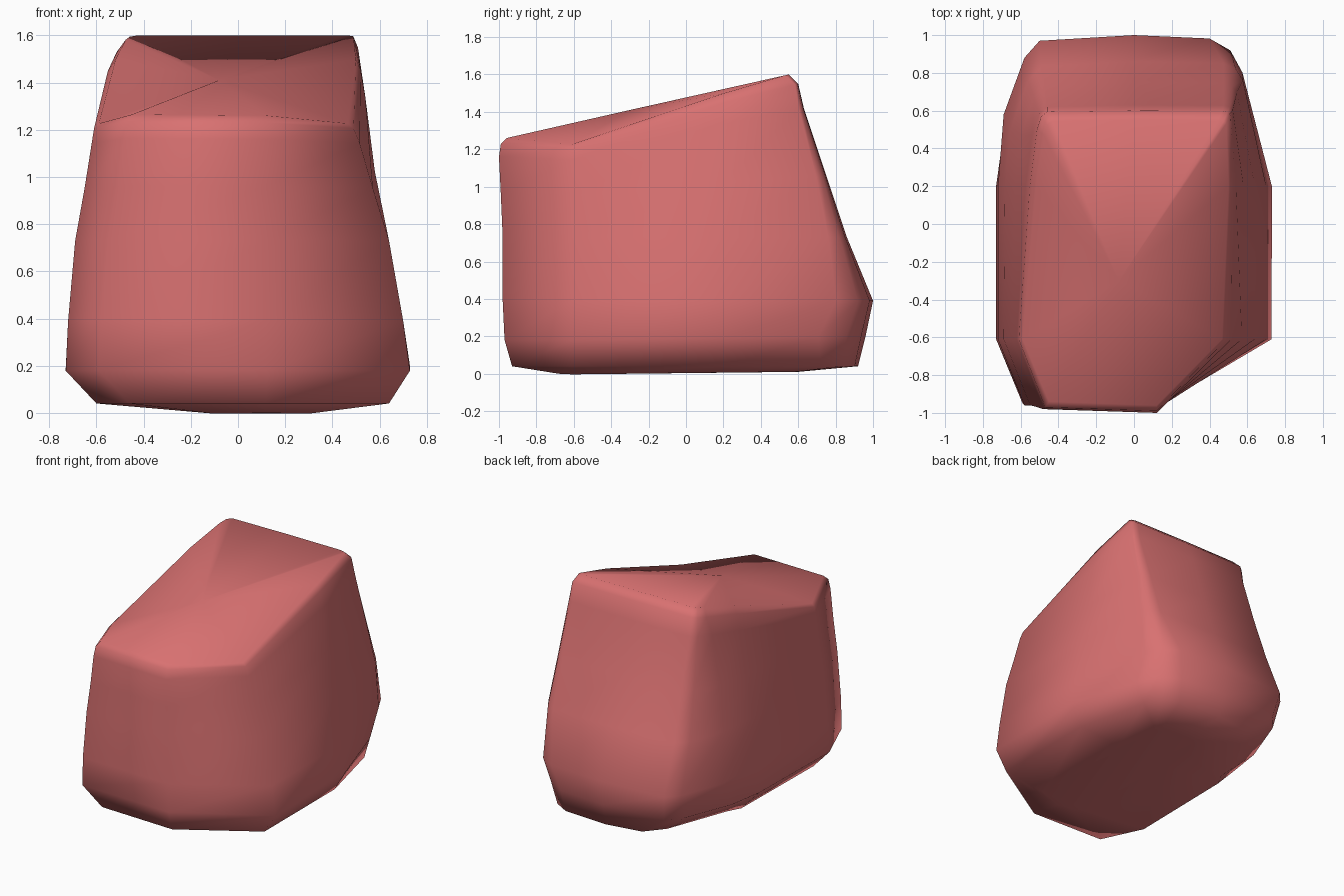
import bpy
import bmesh

# Remove the default object
default_cube = bpy.data.objects.get("Cube")
if default_cube:
    bpy.data.objects.remove(default_cube, do_unlink=True)

# Single flat colour
material = bpy.data.materials.new("dusty_red_stone")
material.use_nodes = True
stone_colour = (0.69, 0.165, 0.165, 1)
material.diffuse_color = stone_colour
shader = material.node_tree.nodes["Principled BSDF"]
shader.inputs["Base Color"].default_value = stone_colour


def chamfered_ring(left_front, left_back, right, front, back, z_front, z_back, round_left, round_right):
    """Outline of one layer: a block with a wide cut on its front +x corner."""
    shoulder = -0.61
    slope = (z_back - z_front) / (back - front)
    left_middle = 0.35 * left_front + 0.65 * left_back
    outline = [
        (left_front + 0.14, front + 0.02),
        (0.12, front),
        (right - 0.15 * slope, shoulder),
        (right, 0.2),
        (right - 0.14 * round_right, back - 0.22 * round_right),
        (right - 0.2 * round_right - 0.01, back - 0.09 * round_right),
        (right - 0.3 * round_right - 0.03, back - 0.02 * round_right),
        (0, back),
        (left_back + 0.2 * round_left + 0.02, back - 0.03 * round_left),
        (left_back + 0.14 * round_left, back - 0.11 * round_left - 0.01),
        (left_back + 0.03 * round_left, back - 0.4 * round_left - 0.02),
        (left_middle, 0.2),
        (left_front, shoulder),
    ]
    # Each layer tilts from front to back, and its sides fall below the middle
    drops = {shoulder: 0.5 * slope, 0.2: 0.1 * slope}
    return [(x, y, z_front + slope * (y - front) - drops.get(y, 0)) for x, y in outline]


# Layers from the underside up to the sloping top
layers = [
    (-0.1, -0.1, 0.3, -0.68, 0.6, 0, 0.01, 0.3, 0.3),
    (-0.6, -0.58, 0.64, -0.93, 0.92, 0.04, 0.04, 1.5, 0.9),
    (-0.73, -0.73, 0.73, -0.97, 0.96, 0.18, 0.2, 1.2, 1.15),
    (-0.72, -0.72, 0.7, -0.98, 1, 0.39, 0.39, 1, 0.9),
    (-0.69, -0.68, 0.64, -0.98, 0.86, 0.73, 0.73, 0.85, 0.45),
    (-0.65, -0.62, 0.58, -0.99, 0.75, 0.96, 1.06, 0.65, 0.25),
    (-0.62, -0.55, 0.54, -1, 0.63, 1.16, 1.42, 0.35, 0.12),
    (-0.61, -0.52, 0.52, -0.99, 0.6, 1.23, 1.55, 0.2, 0.08),
    (-0.59, -0.48, 0.5, -0.96, 0.55, 1.26, 1.6, 0.15, 0.08),
]

# Rock body: bridge the layers, close the underside and fan the crowned top
bm = bmesh.new()
rings = [[bm.verts.new(point) for point in chamfered_ring(*layer)] for layer in layers]
crown = bm.verts.new((-0.08, -0.3, 1.41))
count = len(rings[0])
for i in range(count):
    j = (i + 1) % count
    for lower, upper in zip(rings, rings[1:]):
        bm.faces.new((lower[i], lower[j], upper[j], upper[i]))
    bm.faces.new((rings[-1][i], rings[-1][j], crown))
bm.faces.new(rings[0])
bmesh.ops.recalc_face_normals(bm, faces=bm.faces[:])
for face in bm.faces:
    face.smooth = True

mesh = bpy.data.meshes.new("rock_body")
bm.to_mesh(mesh)
bm.free()
mesh.materials.append(material)
rock = bpy.data.objects.new("rock_body", mesh)
bpy.context.collection.objects.link(rock)
